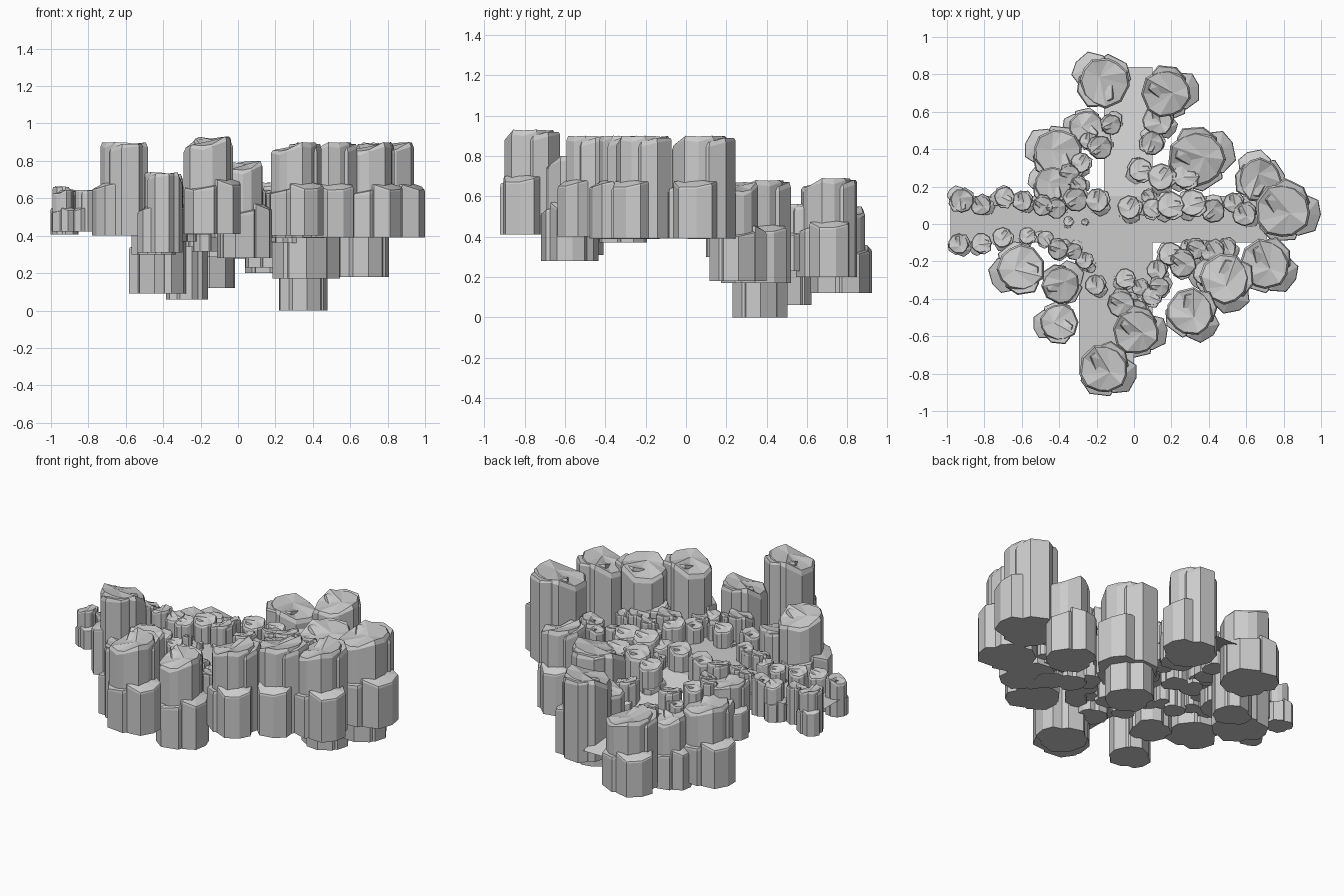
import bpy, bmesh, math, random

if "Cube" in bpy.data.objects:
    bpy.data.objects.remove(bpy.data.objects["Cube"])

random.seed(4)


def link(name, mesh):
    ob = bpy.data.objects.new(name, mesh)
    bpy.context.collection.objects.link(ob)
    return ob


def prism(bm, cx, cy, r, top, sides, tilt, shoulder, inset, groove=0):
    """Irregular faceted column: wall, chipped shoulder, sloping or grooved cap."""
    ang = [(i + random.uniform(-.25, .25)) * math.tau / sides for i in range(sides)]
    rad = [r * random.uniform(.93, 1.07) for _ in ang]

    def ring(k, zf):
        out = []
        for i, (a, q) in enumerate(zip(ang, rad)):
            x, y = q * k * math.cos(a), q * k * math.sin(a)
            out.append(bm.verts.new((cx + x, cy + y, zf(i, x, y))))
        return out

    slope = lambda x, y: tilt[0] * x + tilt[1] * y
    drop = [shoulder * random.uniform(.4, 1.8) for _ in ang]
    chip = [groove * random.choice((0, 0, .6, 1)) for _ in ang]
    rings = [ring(1, lambda i, x, y: 0),
             ring(1, lambda i, x, y: min(top - drop[i] - chip[i] + slope(x, y), top - .02)),
             ring(inset, lambda i, x, y: min(top - chip[i] + slope(x, y), top))]
    for lo, hi in zip(rings, rings[1:]):
        for i in range(sides):
            j = (i + 1) % sides
            bm.faces.new((lo[i], lo[j], hi[j], hi[i]))
    bm.faces.new(rings[0][::-1])
    tip = bm.verts.new((cx + r * .25, cy - r * .1, top - groove * .5))
    for i in range(sides):
        bm.faces.new((rings[2][i], rings[2][(i + 1) % sides], tip))


# One rock, reach about 1 and height 1: tall core, side slab, low ledges
bm = bmesh.new()
prism(bm, -.12, -.02, .84, 1.0, 11, (.05, .03), .04, .92, .07)
prism(bm, .02, .30, .66, .98, 8, (-.06, .08), .04, .93, .05)
prism(bm, .38, -.10, .68, .58, 8, (-.12, .05), .02, .97)
prism(bm, -.20, -.36, .66, .52, 7, (.05, .10), .02, .97)
rock_mesh = bpy.data.meshes.new("rock")
bm.to_mesh(rock_mesh)
bm.free()


# Ground height: level in front, falling away toward the back
def ground(y):
    return .53 - max(0, y - .18) * .38


# Large rocks: x, y, reach, bottom, top, turn in degrees
large = [
    (-.18, .765, .16, .12, .55, 150), (.19, .71, .155, .20, .69, 20),
    (.355, .365, .18, .17, .68, 30), (.335, .36, .135, .0, .5, 120),
    (.66, .25, .14, .18, .67, 120), (.82, .075, .175, .39, .90, 0),
    (.72, -.22, .16, .39, .90, -20), (.50, -.31, .16, .39, .90, -60),
    (.32, -.48, .15, .40, .90, -40), (.03, -.57, .145, .28, .80, 10),
    (-.14, -.775, .155, .41, .93, -10), (-.415, -.535, .12, .31, .74, 200),
    (-.385, -.31, .12, .37, .73, 60), (-.62, -.25, .15, .40, .90, 215),
    (-.43, .38, .155, .09, .55, 170), (-.27, .51, .11, .06, .48, 190),
    (-.45, .21, .12, .30, .62, 160),
]
for i, (x, y, r, z0, z1, deg) in enumerate(large):
    ob = link(f"large_rock_{i + 1}", rock_mesh)
    ob.location = (x, y, z0)
    ob.scale = (r, r, z1 - z0)
    ob.rotation_euler.z = math.radians(deg)

# Small rocks lining the paths, in hundredths: back left, front left, back right, front right
small = [
    (-18, 42, 7), (-12, 54, 6), (-31, 14, 7), (-19, 12, 7), (-41, 9, 6), (-48, 10, 6), (-59, 12, 6),
    (-70, 14, 6), (-81, 10, 6), (-93, 13, 7), (-93, -11, 6), (-82, -11, 6), (-70, -8, 6),
    (-57, -7, 5), (-48, -8, 5), (-40, -13, 6), (-32, -14, 5), (-26, -20, 5), (-20, -33, 6),
    (14, 55, 9), (9, 44, 7), (3, 28, 7), (15, 24, 8), (27, 25, 8), (-2, 8, 7), (9, 8, 6),
    (19, 9, 8), (31, 10, 8), (42, 8, 7), (54, 11, 6), (60, 5, 7),
    (34, -13, 6), (43, -15, 7), (50, -13, 6), (19, -17, 7), (27, -21, 8), (13, -25, 6),
    (14, -33, 6), (4, -34, 5), (-5, -30, 6), (-6, -42, 8), (2, -45, 6), (38, -27, 8), (9, -39, 6),
]
small += [(-35, 1, 3), (-26, 1, 2), (-23, -23, 3), (8, 15, 4), (29, -12, 4), (-29, 21, 5),
          (-24, 44, 5), (-34, 27, 6), (-28, 32, 6)]
for i, (x, y, r) in enumerate(small):
    x, y, r = x / 100, y / 100, r / 100
    h = r * 3.7
    ob = link(f"small_rock_{i + 1}", rock_mesh)
    ob.location = (x, y, ground(y) - h * .48)
    ob.scale = (r * 1.08, r * 1.08, h)
    ob.rotation_euler.z = random.uniform(0, math.tau)


# Crossing paths: a level one and one that slopes down at the back
def path(name, x0, x1, y0, y1):
    bm = bmesh.new()
    vs = [bm.verts.new((x, y, ground(y))) for x, y in ((x0, y0), (x1, y0), (x1, y1), (x0, y1))]
    bm.faces.new(vs)
    mesh = bpy.data.meshes.new(name)
    bm.to_mesh(mesh)
    bm.free()
    return link(name, mesh)


path("cross_path", -.98, .71, -.10, .15)
path("front_path", -.295, .10, -.60, -.10)
path("front_path_end", -.295, .0, -.80, -.60)
path("sloping_back_path", -.16, .10, .15, .84)
